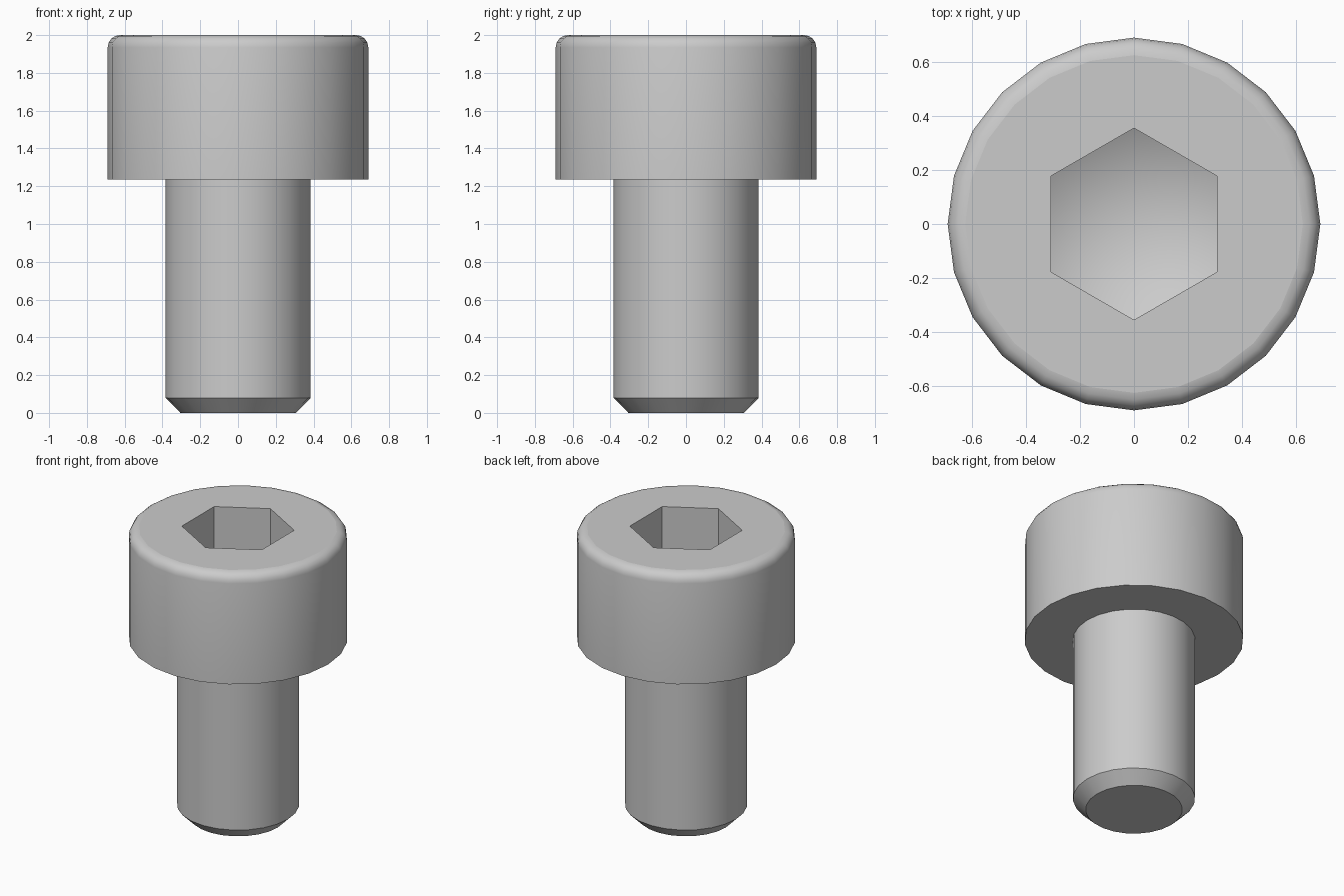
import bpy, bmesh, math

if "Cube" in bpy.data.objects:
    bpy.data.objects.remove(bpy.data.objects["Cube"])

SIDES = 24
HEAD_R, HEAD_BASE, TOP = 0.69, 1.235, 2.0
FILLET = 0.065
SHANK_R, CHAMFER = 0.385, 0.08
HEX_R, HEX_DEPTH, CONE_DEPTH = 0.355, 0.38, 0.2

steel = bpy.data.materials.new("steel_grey")
steel.diffuse_color = (0.6, 0.6, 0.6, 1)
steel.use_nodes = True
steel.node_tree.nodes["Principled BSDF"].inputs["Base Color"].default_value = steel.diffuse_color


def ring(bm, radius, z, count=SIDES, start=0.0):
    return [bm.verts.new((radius * math.cos(start + math.tau * i / count),
                          radius * math.sin(start + math.tau * i / count), z))
            for i in range(count)]


def bridge(bm, a, b):
    n = len(a)
    return [bm.faces.new((a[i], a[(i + 1) % n], b[(i + 1) % n], b[i]))
            for i in range(n)]


def lathe(bm, profile):
    """Stack of rings joined by smooth side faces."""
    rings = [ring(bm, r, z) for r, z in profile]
    for a, b in zip(rings, rings[1:]):
        for f in bridge(bm, a, b):
            f.smooth = True
    return rings


def finish(bm, name, sharp_angle=32):
    bmesh.ops.recalc_face_normals(bm, faces=bm.faces)
    for e in bm.edges:
        if e.calc_face_angle(0) > math.radians(sharp_angle):
            e.smooth = False
    mesh = bpy.data.meshes.new(name)
    bm.to_mesh(mesh)
    bm.free()
    mesh.materials.append(steel)
    obj = bpy.data.objects.new(name, mesh)
    bpy.context.collection.objects.link(obj)
    return obj


# Head: straight wall with a rounded top rim
bm = bmesh.new()
profile = [(HEAD_R, HEAD_BASE)]
for i in range(5):
    a = math.radians(90 * i / 4)
    profile.append((HEAD_R - FILLET + FILLET * math.cos(a),
                    TOP - FILLET + FILLET * math.sin(a)))
rings = lathe(bm, profile)
bm.faces.new(rings[0][::-1])
rim = rings[-1]

# Hexagonal socket: flat top sectors, straight walls, conical floor
mouth = ring(bm, HEX_R, TOP, 6, math.radians(30))
floor = ring(bm, HEX_R, TOP - HEX_DEPTH, 6, math.radians(30))
apex = bm.verts.new((0, 0, TOP - HEX_DEPTH - CONE_DEPTH))
for i in range(6):
    j = (i + 1) % 6
    outer = [rim[(2 + 4 * i + k) % SIDES] for k in range(5)]
    bm.faces.new(outer + [mouth[j], mouth[i]])
    bm.faces.new((floor[i], floor[j], apex)).smooth = True
bridge(bm, mouth, floor)
finish(bm, "screw_head")

# Shank: cylinder with a chamfered tip, sunk slightly into the head
bm = bmesh.new()
rings = lathe(bm, [(SHANK_R - CHAMFER, 0), (SHANK_R, CHAMFER),
                   (SHANK_R, HEAD_BASE + 0.02)])
bm.faces.new(rings[0][::-1])
bm.faces.new(rings[-1])
finish(bm, "screw_shank")
